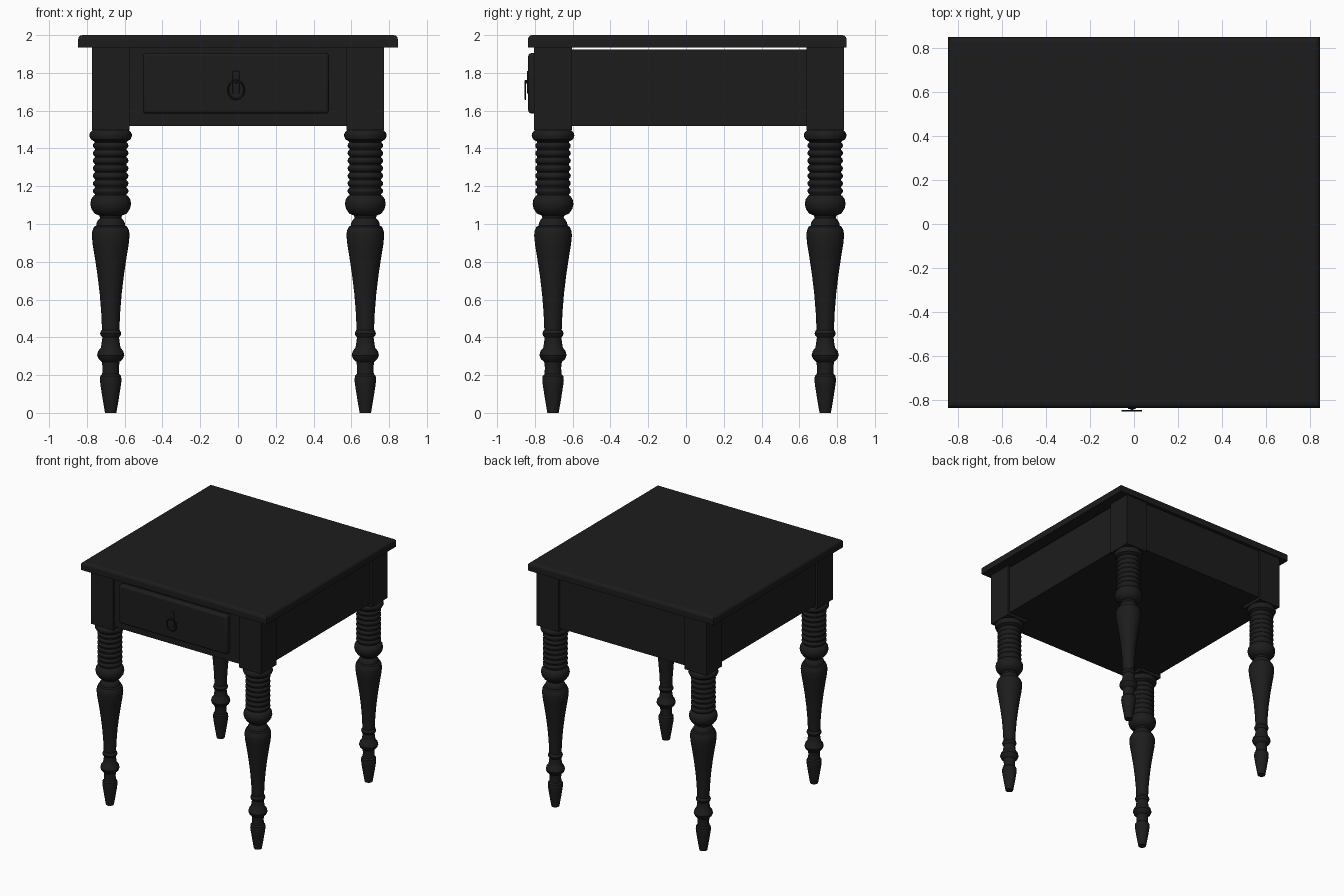
import bpy, bmesh, math

if "Cube" in bpy.data.objects:
    bpy.data.objects.remove(bpy.data.objects["Cube"])

black = bpy.data.materials.new("black_paint")
black.diffuse_color = (0.012, 0.012, 0.012, 1)
black.use_nodes = True
black.node_tree.nodes["Principled BSDF"].inputs["Base Color"].default_value = black.diffuse_color


def finish(name, bm, bevel=0.0, segments=2, smooth=True):
    bmesh.ops.recalc_face_normals(bm, faces=bm.faces)
    me = bpy.data.meshes.new(name)
    bm.to_mesh(me)
    bm.free()
    me.materials.append(black)
    ob = bpy.data.objects.new(name, me)
    bpy.context.collection.objects.link(ob)
    if bevel:
        m = ob.modifiers.new("bevel", 'BEVEL')
        m.width, m.segments = bevel, segments
    if smooth:
        bpy.ops.object.select_all(action='DESELECT')
        ob.select_set(True)
        bpy.context.view_layer.objects.active = ob
        bpy.ops.object.shade_smooth_by_angle(angle=math.radians(35))
    return ob


def box(name, x0, x1, y0, y1, z0, z1, bevel=0.0, segments=2):
    bm = bmesh.new()
    bmesh.ops.create_cube(bm, size=1)
    for v in bm.verts:
        v.co = ((x0 + x1) / 2 + v.co.x * (x1 - x0),
                (y0 + y1) / 2 + v.co.y * (y1 - y0),
                (z0 + z1) / 2 + v.co.z * (z1 - z0))
    return finish(name, bm, bevel, segments, smooth=bevel > 0)


def lathe(name, cx, cy, profile, sides=32):
    bm = bmesh.new()
    rings = []
    for r, z in profile:
        rings.append([bm.verts.new((cx + r * math.cos(2 * math.pi * i / sides),
                                    cy + r * math.sin(2 * math.pi * i / sides), z))
                      for i in range(sides)])
    for a, b in zip(rings, rings[1:]):
        for i in range(sides):
            j = (i + 1) % sides
            bm.faces.new((a[i], a[j], b[j], b[i]))
    bm.faces.new(rings[0])
    bm.faces.new(rings[-1])
    return finish(name, bm)


# Turned leg profile: foot, beads, tapered vase, ball
profile = [(.03, 0), (.042, .07), (.053, .14), (.057, .17), (.055, .195), (.045, .205),
           (.043, .24), (.047, .27), (.064, .285), (.072, .305), (.066, .328), (.052, .345),
           (.048, .37), (.044, .4), (.052, .408), (.056, .42), (.052, .433), (.046, .44),
           (.05, .53), (.058, .63), (.07, .73), (.085, .83), (.095, .89), (.1, .94),
           (.097, .965), (.088, .985), (.076, .992), (.075, 1.005), (.066, 1.022),
           (.056, 1.032), (.06, 1.045), (.085, 1.055), (.102, 1.08), (.108, 1.105),
           (.104, 1.13), (.09, 1.15), (.083, 1.153)]
# Ribbed section
ribs, z0, z1 = 7, 1.155, 1.435
for k in range(ribs):
    for t, r in ((.08, .084), (.28, .092), (.5, .094), (.72, .092), (.92, .084)):
        profile.append((r, z0 + (k + t) * (z1 - z0) / ribs))
# Collar under the block
profile += [(.086, 1.437), (.105, 1.448), (.113, 1.466), (.111, 1.48), (.1, 1.494), (.09, 1.5)]

LX, FY, BY, H = .674, -.704, .737, .1
for side, sx in (("left", -1), ("right", 1)):
    for end, y in (("front", FY), ("back", BY)):
        x = sx * LX
        lathe(f"{end}_{side}_leg", x, y, profile)
        box(f"{end}_{side}_leg_block", x - H, x + H, y - H, y + H, 1.497, 1.936)
    # Side apron, leaving a hairline gap under the top
    xs = sorted((sx * .755, sx * .70))
    box(f"{side}_apron", *xs, FY + H - .02, BY - H + .02, 1.52, 1.925)

# Front and back aprons, bottom panel
box("front_apron", -.59, .59, -.79, -.74, 1.52, 1.936)
box("back_apron", -.59, .59, .77, .822, 1.52, 1.936)
box("bottom_panel", -.71, .71, -.75, .78, 1.52, 1.54)

# Table top: slab with a rounded upper edge
top = box("table_top", -.846, .846, -.837, .85, 1.935, 2.0)
bm = bmesh.new()
bm.from_mesh(top.data)
edges = [e for e in bm.edges if all(v.co.z > 1.99 for v in e.verts)]
bmesh.ops.bevel(bm, geom=edges, offset=.022, segments=3, profile=.5, affect='EDGES')
bm.to_mesh(top.data)
bm.free()

# Drawer front with eased edges
box("drawer_front", -.504, .482, -.836, -.78, 1.585, 1.905, .018, 3)

# Ring pull: small plate, post and hanging ring
cx = -.01
box("pull_plate", cx - .018, cx + .018, -.842, -.834, 1.69, 1.81, .003)
box("pull_post", cx - .007, cx + .007, -.854, -.838, 1.745, 1.762, .002)
bpy.ops.mesh.primitive_torus_add(major_radius=.043, minor_radius=.004,
                                 major_segments=24, minor_segments=8,
                                 location=(cx, -.85, 1.71), rotation=(math.pi / 2, 0, 0))
ring = bpy.context.object
ring.name = "pull_ring"
ring.scale.y = 1.15
ring.data.materials.append(black)
bpy.ops.object.shade_smooth()
